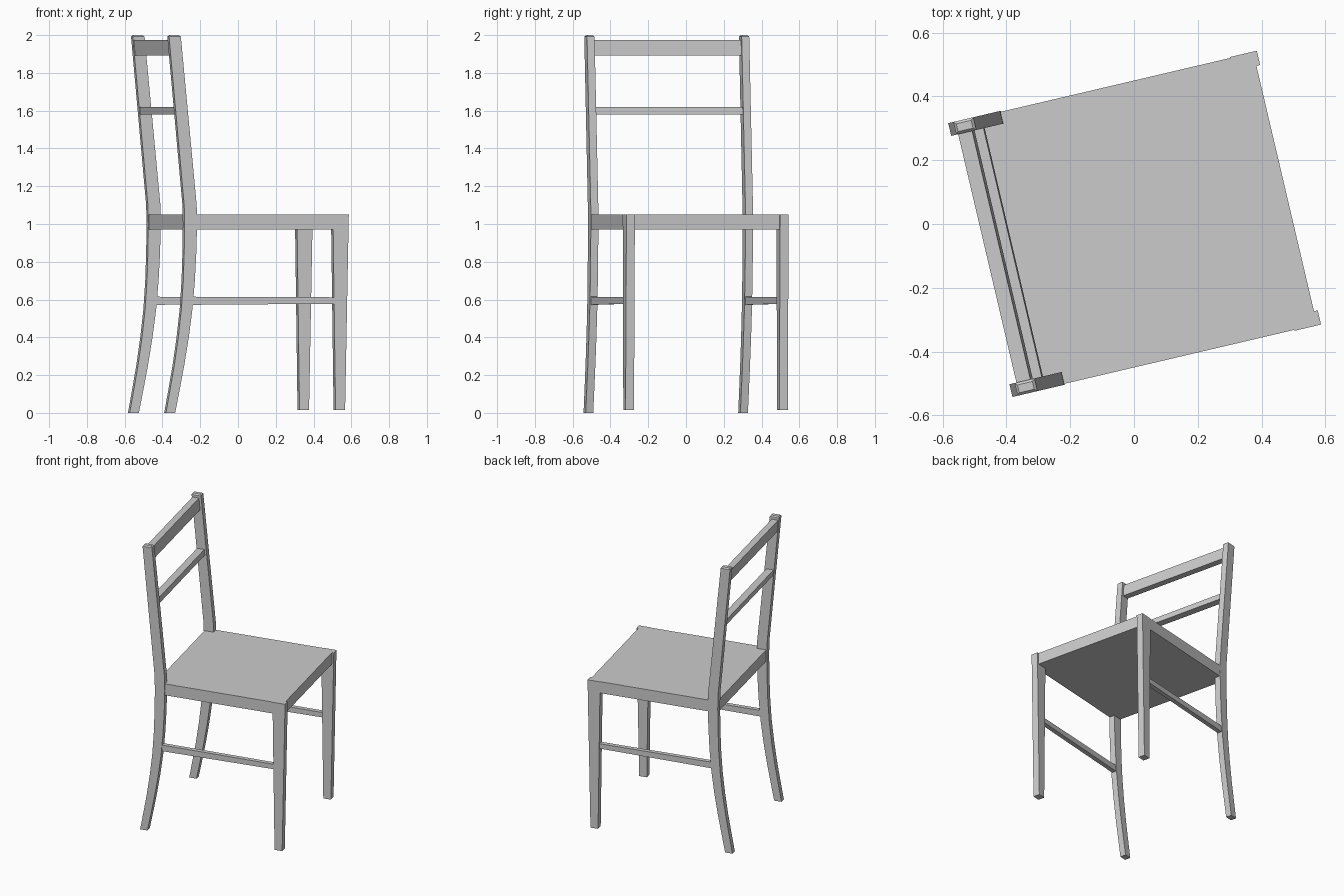
import bpy, bmesh, math

if "Cube" in bpy.data.objects:
    bpy.data.objects.remove(bpy.data.objects["Cube"])

TURN = math.radians(13.2)   # whole chair is turned about z; local +x is the chair's front


def prism(name, outline, y0, y1, mirror=False, chamfer_top=0.0):
    """Extrude an (x, z) outline from y0 to y1, optionally mirrored across y = 0."""
    bm = bmesh.new()
    face = bm.faces.new([bm.verts.new((x, y0, z)) for x, z in outline])
    ext = bmesh.ops.extrude_face_region(bm, geom=[face])
    for v in ext["geom"]:
        if isinstance(v, bmesh.types.BMVert):
            v.co.y = y1
    bmesh.ops.recalc_face_normals(bm, faces=bm.faces[:])
    if chamfer_top:
        top = max(v.co.z for v in bm.verts)
        edges = [e for e in bm.edges if all(v.co.z > top - 0.001 for v in e.verts)]
        bmesh.ops.bevel(bm, geom=edges, offset=chamfer_top, segments=1,
                        affect='EDGES', profile=0.5)
    mesh = bpy.data.meshes.new(name)
    bm.to_mesh(mesh)
    bm.free()
    mesh.shade_smooth()
    mesh.set_sharp_from_angle(angle=math.radians(20))
    obj = bpy.data.objects.new(name, mesh)
    bpy.context.collection.objects.link(obj)
    obj.rotation_euler.z = TURN
    if mirror:
        mod = obj.modifiers.new("mirror", 'MIRROR')
        mod.use_axis = (False, True, False)
        mod.use_mirror_merge = False
    return obj


def post_back(z):
    """Rear face of the raked back post above the seat."""
    return -0.396 - 0.092 * (z - 1.1)


def rail(name, z0, z1, inset, depth):
    """Cross rail between the posts, following their rake."""
    a, b = post_back(z0) + inset, post_back(z1) + inset
    return prism(name, [(a, z0), (a + depth, z0), (b + depth, z1), (b, z1)], -0.41, 0.41)


# Back legs: curved below the seat, straight and raked above (z, rear x, front x)
stations = [(0, -0.495, -0.445), (0.12, -0.473, -0.421), (0.25, -0.450, -0.396),
            (0.4, -0.428, -0.371), (0.55, -0.411, -0.351), (0.7, -0.401, -0.338),
            (0.85, -0.396, -0.330), (1.0, -0.394, -0.326), (1.1, -0.396, -0.328),
            (2.0, -0.479, -0.415)]
outline = [(f, z) for z, r, f in stations] + [(r, z) for z, r, f in reversed(stations)]
prism("back_leg", outline, 0.400, 0.441, mirror=True, chamfer_top=0.008)

# Front legs, tapered downward
prism("front_leg", [(0.427, 0.015), (0.479, 0.015), (0.499, 1.05), (0.413, 1.05)],
      0.395, 0.441, mirror=True)

# Seat slab
prism("seat", [(-0.39, 0.97), (0.487, 0.97), (0.487, 1.05), (-0.39, 1.05)], -0.438, 0.438)

# Side stretchers
prism("side_stretcher", [(-0.37, 0.572), (0.45, 0.578), (0.45, 0.612), (-0.37, 0.615)],
      0.405, 0.435, mirror=True)

# Back rest rails
rail("top_rail", 1.893, 1.975, 0.004, 0.045)
rail("middle_rail", 1.58, 1.62, 0.003, 0.05)
